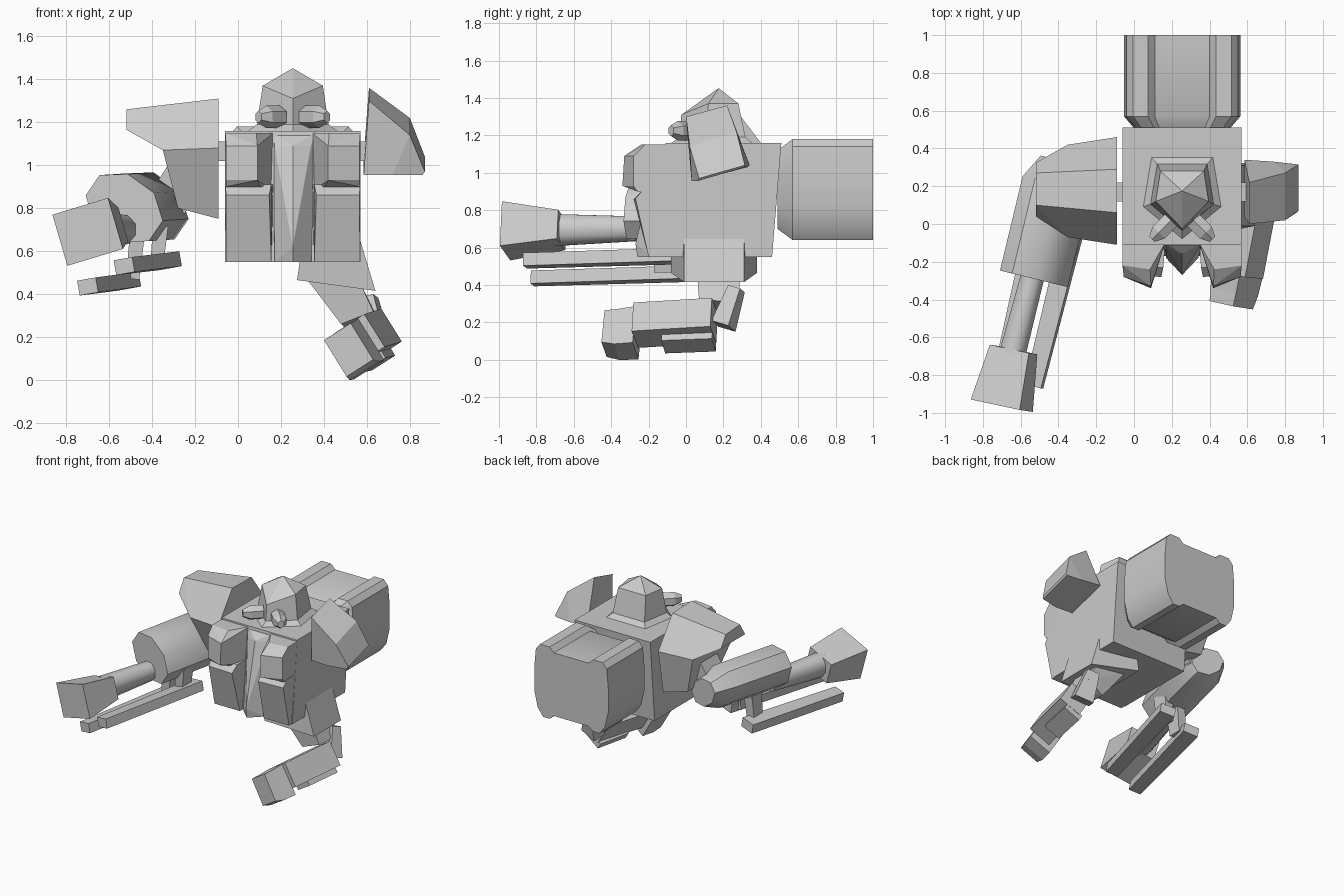
import bpy, bmesh
from math import sin, cos, pi, radians
from mathutils import Vector

CX = 0.255  # centre line of the torso


def finish(name, bm, smooth=None):
    bmesh.ops.recalc_face_normals(bm, faces=bm.faces)
    me = bpy.data.meshes.new(name)
    bm.to_mesh(me)
    bm.free()
    ob = bpy.data.objects.new(name, me)
    bpy.context.collection.objects.link(ob)
    if smooth:
        bpy.ops.object.select_all(action='DESELECT')
        ob.select_set(True)
        bpy.context.view_layer.objects.active = ob
        bpy.ops.object.shade_smooth_by_angle(angle=radians(smooth))
    return ob


def loft(name, rings, smooth=None):
    """Skin matching rings of points and cap both ends."""
    bm = bmesh.new()
    vs = [[bm.verts.new(p) for p in r] for r in rings]
    n = len(vs[0])
    for a, b in zip(vs, vs[1:]):
        for i in range(n):
            j = (i + 1) % n
            bm.faces.new((a[i], a[j], b[j], b[i]))
    bm.faces.new(vs[0])
    bm.faces.new(vs[-1])
    return finish(name, bm, smooth)


def hull(name, pts):
    bm = bmesh.new()
    for p in pts:
        bm.verts.new(p)
    r = bmesh.ops.convex_hull(bm, input=bm.verts[:])
    junk = [g for g in r['geom_interior'] + r['geom_unused'] if isinstance(g, bmesh.types.BMVert)]
    bmesh.ops.delete(bm, geom=list(set(junk)), context='VERTS')
    bmesh.ops.dissolve_limit(bm, angle_limit=radians(6), verts=bm.verts[:], edges=bm.edges[:])
    return finish(name, bm)


def bar(name, stations, n=4, roll=0, smooth=None):
    """Straight bar; each station is (point, half width, half height)."""
    a, b = Vector(stations[0][0]), Vector(stations[-1][0])
    d = (b - a).normalized()
    u = Vector((0, 0, 1)).cross(d) if abs(d.z) < 0.9 else Vector((1, 0, 0))
    u = (u - d * u.dot(d)).normalized()
    v = d.cross(u)
    c, s = cos(radians(roll)), sin(radians(roll))
    u, v = u * c + v * s, v * c - u * s
    k = 1 / cos(pi / n)
    rings = []
    for p, w, h in stations:
        ang = [2 * pi * (i + 0.5) / n for i in range(n)]
        rings.append([Vector(p) + u * w * k * cos(t) + v * h * k * sin(t) for t in ang])
    return loft(name, rings, smooth)


# torso block
loft("torso", [
    [(-0.06, -0.17, 0.55), (0.57, -0.17, 0.55), (0.57, 0.46, 0.55), (-0.06, 0.46, 0.55)],
    [(-0.06, -0.11, 1.16), (0.57, -0.11, 1.16), (0.57, 0.51, 1.16), (-0.06, 0.51, 1.16)]])

# pointed centre plate on the front of the torso
hull("centre_plate", [(0.165, -0.10, 1.15), (0.36, -0.10, 1.15), (0.165, -0.1, 0.55), (0.35, -0.1, 0.55),
                      (0.17, -0.13, 1.09), (0.34, -0.13, 1.09), (CX, -0.16, 1.09), (CX, -0.27, 0.62),
                      (0.17, -0.18, 0.55), (0.34, -0.18, 0.55), (CX, -0.26, 0.55)])

# paired chest and belly panels
for side, s in (("left", -1), ("right", 1)):
    X = lambda v: CX + s * v
    hull(side + "_chest_panel",
         [(X(x), y, z) for x, y, z in (
             (0.315, -0.22, 1.15), (0.17, -0.24, 1.15), (0.315, -0.1, 1.15), (0.09, -0.1, 1.15),
             (0.31, -0.28, 1.09), (0.165, -0.33, 1.09), (0.31, -0.28, 0.93), (0.165, -0.34, 0.93),
             (0.315, -0.1, 0.88), (0.09, -0.1, 0.88), (0.31, -0.26, 0.90), (0.15, -0.26, 0.90))])
    hull(side + "_belly_panel",
         [(X(x), y, z) for x, y, z in (
             (0.315, -0.23, 0.91), (0.10, -0.23, 0.91), (0.315, -0.1, 0.91), (0.09, -0.1, 0.91),
             (0.31, -0.27, 0.86), (0.11, -0.28, 0.86),
             (0.31, -0.20, 0.55), (0.10, -0.20, 0.55), (0.31, -0.1, 0.55), (0.10, -0.1, 0.55))])
    # side lamps on the head
    bar(side + "_lamp", [((X(0.06), 0.02, 1.225), 0.045, 0.045),
                         ((X(0.125), -0.045, 1.225), 0.045, 0.045),
                         ((X(0.16), -0.08, 1.225), 0.02, 0.025)], n=6)
    # shoulder axle
    bar(side + "_shoulder_axle", [((X(0.28), 0.17, 1.065), 0.05, 0.045),
                                  ((X(0.37), 0.17, 1.065), 0.05, 0.045)])

# backpack: rounded block with a shallow groove above and below
half = [(0.145, 1.145), (0.18, 1.18), (0.26, 1.18), (0.295, 1.14), (0.308, 1.0),
        (0.308, 0.82), (0.28, 0.70), (0.235, 0.64), (0.18, 0.64), (0.145, 0.67)]
prof = half + [(-x, z) for x, z in reversed(half)]
loft("backpack", [[(CX + x * k, y, 0.91 + (z - 0.91) * k) for x, z in prof]
                  for y, k in ((0.49, 0.78), (0.57, 1.0), (1.0, 1.0))], smooth=35)

# head: five-sided helmet with a low point and a flared collar
penta = [(-0.15, 0.33), (0.15, 0.33), (0.19, 0.10), (0, -0.05), (-0.19, 0.10)]
top = [(-0.115, 0.28, 1.37), (0.115, 0.28, 1.37), (0.14, 0.12, 1.37), (0, -0.025, 1.31), (-0.14, 0.12, 1.37)]
loft("head", [[(CX + x * 1.15, 0.16 + (y - 0.16) * 1.2, 1.15) for x, y in penta],
              [(CX + x * 0.88, 0.16 + (y - 0.16) * 0.93, 1.19) for x, y in penta],
              [(CX + x, y, z) for x, y, z in top],
              [(CX + x * 0.02, 0.175 + (y - 0.175) * 0.02, 1.45) for x, y, z in top]], smooth=25)

# large shoulder guard on the gun side: overhanging cap and lower skirt
hull("gun_shoulder_cap", [
    (-0.09, 0.06, 1.31), (-0.09, 0.29, 1.305), (-0.09, 0.46, 1.08), (-0.09, -0.11, 1.08),
    (-0.35, 0.08, 1.28), (-0.35, 0.29, 1.27), (-0.35, 0.42, 1.07), (-0.35, -0.07, 1.07),
    (-0.52, 0.10, 1.26), (-0.52, 0.27, 1.25), (-0.52, 0.325, 1.165), (-0.52, 0.04, 1.165)])
hull("gun_shoulder_skirt", [
    (-0.09, -0.11, 1.08), (-0.09, 0.46, 1.08), (-0.09, 0.02, 0.75), (-0.09, 0.40, 0.75),
    (-0.35, -0.07, 1.07), (-0.35, 0.42, 1.07), (-0.28, 0.04, 0.80), (-0.28, 0.38, 0.80)])

# small tilted shoulder guard on the other side
loft("hand_shoulder_guard", [
    [(0.585, 0.04, 0.955), (0.585, 0.34, 1.04), (0.61, 0.22, 1.36), (0.61, 0.0, 1.30)],
    [(0.72, 0.03, 0.955), (0.74, 0.33, 1.03), (0.80, 0.27, 1.22), (0.80, 0.02, 1.14)],
    [(0.86, 0.06, 0.955), (0.86, 0.315, 1.03), (0.87, 0.315, 1.04), (0.87, 0.07, 0.97)]])

# gun arm, aimed along one axis
gun_dir = Vector((-0.25, -0.96, -0.015))
G = lambda t, x=0, z=0: Vector((-0.54 + x, -0.29, 0.70 + z)) + gun_dir * t
bar("gun_upper_arm", [((-0.24, 0.2, 0.95), 0.10, 0.10), ((-0.36, 0.2, 0.78), 0.09, 0.09)])
bar("gun_body", [(G(-0.65, 0, 0.09), 0.12, 0.09), (G(-0.52, 0, 0.10), 0.185, 0.14),
                 (G(0, 0.01, 0.10), 0.185, 0.14)], n=8, roll=-35, smooth=40)
bar("gun_barrel", [(G(-0.05), 0.062, 0.065), (G(0.42), 0.07, 0.085)], n=8, smooth=50)
bar("gun_muzzle", [(G(0.39), 0.11, 0.08), (G(0.70, 0.015), 0.138, 0.124)], roll=16.5)
for name, a, b in (("inner_rail", (-0.32, -0.02, 0.555), (-0.53, -0.86, 0.53)),
                   ("outer_rail", (-0.51, 0.0, 0.46), (-0.70, -0.82, 0.435))):
    bar(name, [(a, 0.055, 0.035), (b, 0.045, 0.035)], roll=10)
for i, (x, z) in enumerate(((-0.36, 0.63), (-0.47, 0.58))):
    bar("rail_bracket_%d" % i, [((x, -0.12, z + 0.09), 0.035, 0.06), ((x - 0.02, -0.12, z - 0.11), 0.03, 0.05)])

# hand-side arm: upper arm with flared cuff, wider on the inside
loft("hand_upper_arm", [
    [(0.31, -0.05, 1.09), (0.53, 0.0, 1.0), (0.53, 0.30, 1.0), (0.31, 0.34, 1.09)],
    [(0.295, -0.08, 0.60), (0.56, -0.01, 0.68), (0.56, 0.31, 0.68), (0.295, 0.38, 0.60)],
    [(0.275, -0.08, 0.465), (0.64, -0.01, 0.415), (0.64, 0.31, 0.415), (0.275, 0.38, 0.465)]])

# elbow link, forearm and fist
hull("elbow_link", [(0.32, 0.06, 0.47), (0.57, 0.06, 0.45), (0.32, 0.29, 0.47), (0.57, 0.29, 0.45),
                    (0.48, 0.08, 0.26), (0.63, 0.07, 0.32), (0.50, 0.26, 0.24), (0.64, 0.28, 0.31)])
bar("elbow_plate", [((0.60, 0.27, 0.38), 0.045, 0.035), ((0.63, 0.20, 0.18), 0.07, 0.05)], roll=20)
bar("forearm", [((0.645, 0.15, 0.21), 0.085, 0.09), ((0.565, -0.27, 0.185), 0.085, 0.09)], roll=32)
bar("forearm_plate", [((0.665, 0.15, 0.10), 0.065, 0.025), ((0.62, -0.12, 0.09), 0.065, 0.025)], roll=32)
bar("fist", [((0.55, -0.26, 0.145), 0.085, 0.115), ((0.53, -0.36, 0.135), 0.082, 0.11),
             ((0.515, -0.43, 0.14), 0.075, 0.10)], roll=32)
